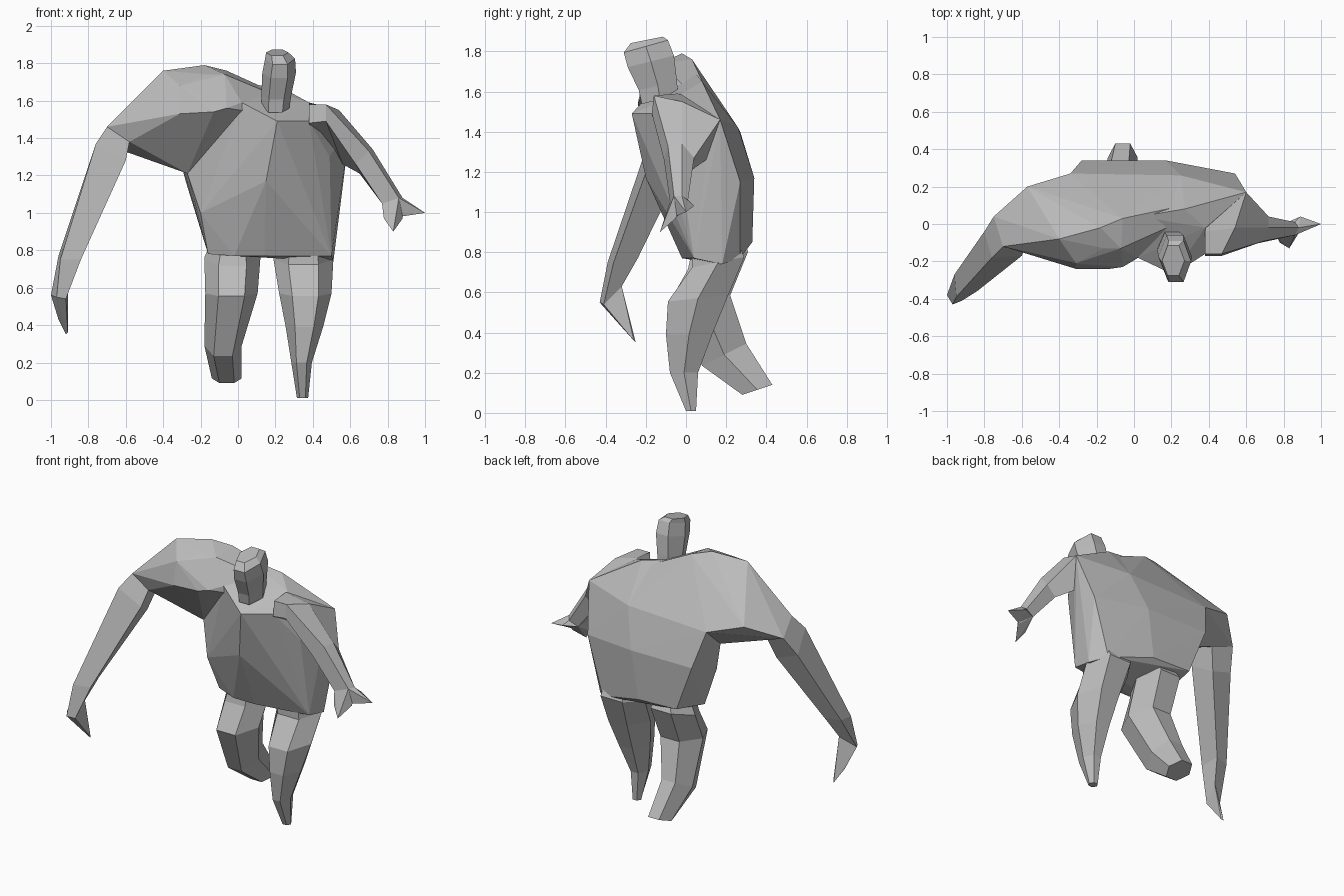
import bpy
import bmesh
from math import cos, sin, pi

default_cube = bpy.data.objects.get("Cube")
if default_cube:
    bpy.data.objects.remove(default_cube, do_unlink=True)

# One plain grey skin
GREY = 0.5
skin = bpy.data.materials.new("grey_skin")
skin.use_nodes = True
skin.diffuse_color = (GREY, GREY, GREY, 1)
skin.node_tree.nodes["Principled BSDF"].inputs["Base Color"].default_value = skin.diffuse_color


def finish(name, bm):
    """Turn a bmesh into a flat shaded object."""
    bmesh.ops.recalc_face_normals(bm, faces=bm.faces[:])
    mesh = bpy.data.meshes.new(name)
    bm.to_mesh(mesh)
    bm.free()
    mesh.materials.append(skin)
    part = bpy.data.objects.new(name, mesh)
    bpy.context.collection.objects.link(part)
    return part


def hull(name, *points):
    """Faceted mass wrapped round a few anatomical landmarks."""
    bm = bmesh.new()
    verts = [bm.verts.new(p) for p in points]
    result = bmesh.ops.convex_hull(bm, input=verts)
    unused = {g for g in result["geom_interior"] + result["geom_unused"]
              if isinstance(g, bmesh.types.BMVert)}
    bmesh.ops.delete(bm, geom=list(unused), context='VERTS')
    return finish(name, bm)


def merge(body, part):
    """Weld an overlapping mass into the body and drop the inner walls."""
    union = body.modifiers.new("union", 'BOOLEAN')
    union.operation = 'UNION'
    union.solver = 'EXACT'
    union.object = part
    bpy.context.view_layer.objects.active = body
    bpy.ops.object.modifier_apply(modifier=union.name)
    bpy.data.objects.remove(part, do_unlink=True)


def loft(name, rings):
    """Skin equal sized rings into a limb, open where it enters the body."""
    bm = bmesh.new()
    loops = [[bm.verts.new(p) for p in ring] for ring in rings]
    count = len(loops[0])
    for low, high in zip(loops, loops[1:]):
        for i in range(count):
            j = (i + 1) % count
            bm.faces.new((low[i], low[j], high[j], high[i]))
    bm.faces.new(loops[-1])
    return finish(name, bm)


def six_sided(x, y, z, wide, deep, slope=0):
    """Hexagonal section with a flat front, tipped along y by slope."""
    ring = []
    for i in range(6):
        dx, dy = wide * cos(i * pi / 3), deep * sin(i * pi / 3) / sin(pi / 3)
        ring.append((x + dx, y + dy, z + slope * dy))
    return ring


# Landmarks shared by the torso, the raised right shoulder and the left arm
left_shoulder = (.6, .17, 1.46)
left_armpit = (.56, .1, 1.26)
upper_back_left = (.25, .26, 1.42)
upper_back_right = (-.34, .27, 1.4)
flank = (-.27, .02, 1.21)
neck_right = (.03, .04, 1.7)
collar_right = (.02, -.18, 1.59)

# Torso
torso = hull("torso",
             left_shoulder, left_armpit, upper_back_left, upper_back_right, flank,
             neck_right, collar_right,
             (.21, -.27, 1.49), (.15, -.2, 1.17), (.38, -.16, 1.49),   # chest
             (.27, .08, 1.65), (.38, -.02, 1.59), (.49, -.04, 1.3),    # left collar
             (-.28, .34, 1.17), (.17, .34, 1.17), (.54, .27, 1.15),    # back
             (-.2, -.04, 1), (-.16, .03, .78), (-.02, -.02, .77),      # right waist
             (.14, -.02, .77), (.5, .04, .77), (.51, .18, .74),        # front hem
             (-.16, .33, .86), (.12, .33, .85), (.43, .27, .77))       # back hem

# Hunched right shoulder, one mass with the torso
elbow_back, elbow_top = (-.75, .04, 1.38), (-.7, -.12, 1.46)
armpit, arm_under = (-.58, -.12, 1.38), (-.6, .02, 1.36)
right_shoulder = hull("right_shoulder",
                      left_shoulder, upper_back_left, upper_back_right, flank,
                      neck_right, collar_right, elbow_back, elbow_top, armpit, arm_under,
                      (-.57, .2, 1.47), (-.48, -.06, 1.33),
                      (-.4, -.08, 1.76), (-.18, -.02, 1.79), (-.06, .03, 1.76),
                      (-.31, -.24, 1.53), (-.31, -.21, 1.68), (-.13, -.24, 1.54),
                      (-.16, -.13, 1.74), (-.07, -.13, 1.74), (-.06, -.23, 1.56))
merge(torso, right_shoulder)

# Long right arm with a drooping hand
wrist = [(-1, -.38, .56), (-.97, -.43, .55), (-.92, -.41, .54), (-.91, -.32, .63)]
loft("right_arm", [
    [elbow_back, elbow_top, armpit, arm_under],
    [(-.8, -.04, 1.25), (-.76, -.18, 1.37), (-.6, -.17, 1.28), (-.65, -.03, 1.2)],
    [(-.96, -.27, .77), (-.95, -.39, .75), (-.84, -.36, .75), (-.86, -.24, .77)],
    wrist])
hull("right_hand", *wrist, (-.92, -.25, .35), (-.91, -.26, .36), (-.96, -.31, .43))

# Short left arm with a forked hand, webbed back to the shoulder
hand_root = [(.86, -.06, 1.08), (.88, -.02, 1.08), (.86, .01, 1.06),
             (.8, 0, 1.03), (.77, -.08, 1.05)]
loft("left_arm", [
    [(.38, -.16, 1.58), (.38, -.04, 1.59), (.4, .06, 1.56), (.4, .05, 1.35), (.38, -.17, 1.48)],
    [(.47, -.16, 1.58), (.54, -.02, 1.55), left_shoulder, left_armpit, (.47, -.17, 1.49)],
    [(.7, -.09, 1.33), (.72, -.02, 1.34), (.72, .04, 1.27), (.65, .03, 1.21), (.63, -.11, 1.26)],
    hand_root])
hull("left_fingers", *hand_root, (1, 0, 1), (.89, .04, 1.03), (.87, -.05, .98))
hull("left_thumb", *hand_root, (.83, -.13, .9), (.78, -.1, .97), (.88, -.05, .97))

# Legs: the left one stands, the right one trails behind
loft("left_leg", [
    six_sided(.35, .15, .82, .15, .12),
    six_sided(.35, .16, .75, .16, .13, .2),
    six_sided(.36, .06, .57, .14, .15, .1),
    six_sided(.355, .015, .39, .1, .115),
    six_sided(.34, -.01, .2, .055, .07),
    six_sided(.345, .025, .01, .03, .025)])
loft("right_leg", [
    six_sided(-.02, .16, .86, .12, .12),
    six_sided(-.03, .16, .76, .15, .15, .3),
    six_sided(-.035, .07, .57, .14, .15, .1),
    six_sided(-.08, .19, .29, .1, .11, .5),
    six_sided(-.06, .355, .115, .08, .075, .33)])

# Head, a tipped block leaning forward out of the collar
loft("head", [
    six_sided(.2, -.13, 1.56, .075, .09, .25),
    six_sided(.205, -.14, 1.63, .08, .095, .25),
    six_sided(.22, -.175, 1.75, .09, .115, .25),
    six_sided(.225, -.2, 1.825, .08, .11, .28),
    six_sided(.21, -.195, 1.857, .06, .08, .2)])
